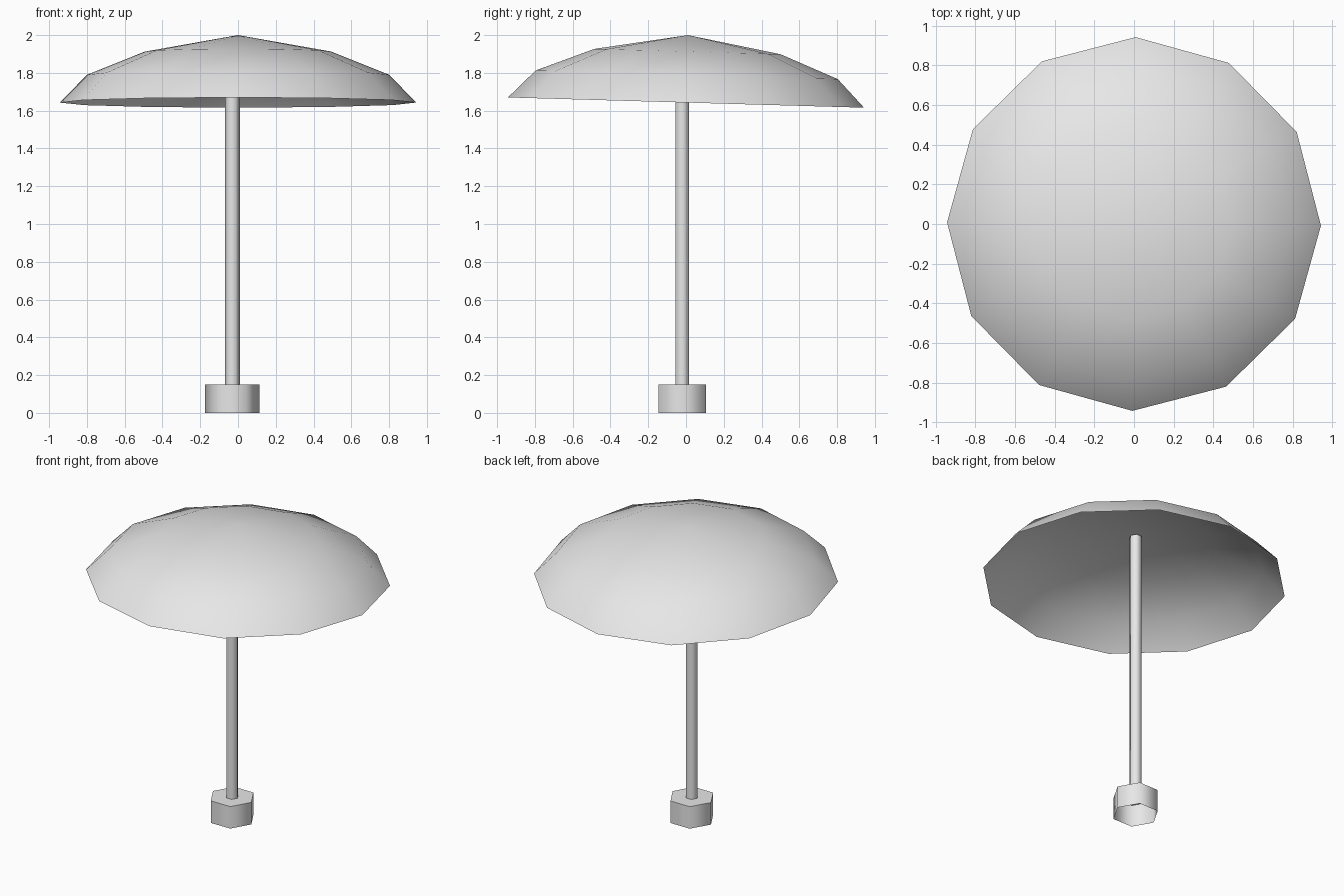
import bpy, bmesh, math
from mathutils import Matrix

cube = bpy.data.objects.get("Cube")
if cube:
    bpy.data.objects.remove(cube, do_unlink=True)

grey = bpy.data.materials.new("light_grey")
grey.use_nodes = True
grey.diffuse_color = (0.8, 0.8, 0.8, 1)
grey.node_tree.nodes["Principled BSDF"].inputs["Base Color"].default_value = grey.diffuse_color


def lathe(name, profile, sides, location, sharp_angle, turn=0.0, tilt=0.0):
    """Open surface of revolution from (radius, height) points; radius 0 closes to a tip."""
    bm = bmesh.new()
    rings = []
    for radius, height in profile:
        count = sides if radius else 1
        rings.append([bm.verts.new((radius * math.cos(math.tau * i / sides),
                                    radius * math.sin(math.tau * i / sides), height))
                      for i in range(count)])
    for low, high in zip(rings, rings[1:]):
        for i in range(sides):
            j = (i + 1) % sides
            if len(high) == 1:
                bm.faces.new((low[i], low[j], high[0]))
            else:
                bm.faces.new((low[i], low[j], high[j], high[i]))
    bm.transform(Matrix.Translation(location) @ Matrix.Rotation(math.radians(tilt), 4, "X")
                 @ Matrix.Rotation(math.radians(turn), 4, "Z"))
    mesh = bpy.data.meshes.new(name)
    bm.to_mesh(mesh)
    bm.free()
    mesh.materials.append(grey)
    obj = bpy.data.objects.new(name, mesh)
    bpy.context.collection.objects.link(obj)
    bpy.ops.object.select_all(action="DESELECT")
    obj.select_set(True)
    bpy.context.view_layer.objects.active = obj
    bpy.ops.object.shade_smooth_by_angle(angle=math.radians(sharp_angle))
    return obj


# Hollow hexagonal foot, open underneath
lathe("base", [(0.145, 0), (0.145, 0.15), (0, 0.15)], 6, (-0.03, -0.02, 0), 65)

# Slim hexagonal pole reaching up to the canopy
lathe("pole", [(0.04, 0.14), (0.04, 1.98)], 6, (-0.03, -0.02, 0), 65)

# Shallow twelve-sided canopy, leaning slightly towards the back
lathe("canopy", [(0.943, 0), (0.80, 0.147), (0.493, 0.27), (0, 0.357)], 12,
      (0, 0, 1.643), 65, turn=-0.5, tilt=-1.65)
